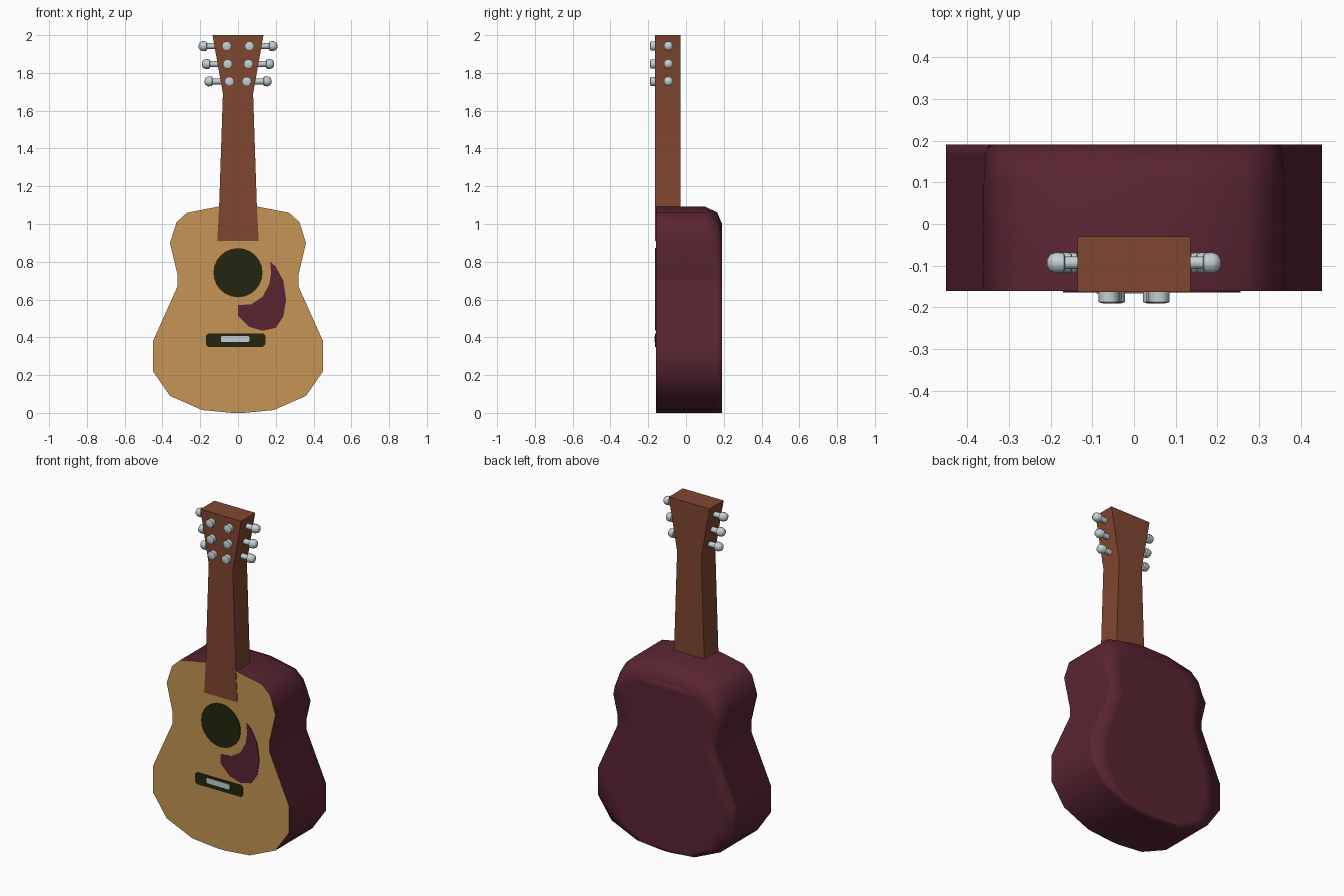
import bpy, bmesh, math
from mathutils import Matrix, Vector

cube = bpy.data.objects.get("Cube")
if cube:
    bpy.data.objects.remove(cube)

FRONT, BACK = -0.16, 0.19


def material(name, rgb):
    m = bpy.data.materials.new(name)
    m.use_nodes = True
    m.diffuse_color = (*rgb, 1)
    m.node_tree.nodes["Principled BSDF"].inputs["Base Color"].default_value = (*rgb, 1)
    return m


maroon = material("maroon", (0.1, 0.018, 0.032))
spruce = material("golden wood", (0.56, 0.3, 0.092))
brown = material("brown wood", (0.22, 0.062, 0.03))
dark = material("dark wood", (0.018, 0.018, 0.005))
silver = material("silver", (0.55, 0.63, 0.66))


def finish(name, bm, mats, angle=None):
    """Turn a bmesh into an object, optionally smoothed by angle."""
    bmesh.ops.recalc_face_normals(bm, faces=bm.faces)
    me = bpy.data.meshes.new(name)
    bm.to_mesh(me)
    bm.free()
    for m in mats:
        me.materials.append(m)
    ob = bpy.data.objects.new(name, me)
    bpy.context.collection.objects.link(ob)
    if angle:
        bpy.ops.object.select_all(action='DESELECT')
        ob.select_set(True)
        bpy.context.view_layer.objects.active = ob
        bpy.ops.object.shade_smooth_by_angle(angle=math.radians(angle))
    return ob


def loft(rings):
    """Skin equal rings of points; close the ends with strips mirrored left to right."""
    bm = bmesh.new()
    loops = [[bm.verts.new(p) for p in ring] for ring in rings]
    n = len(loops[0])
    for a, b in zip(loops, loops[1:]):
        for i in range(n):
            j = (i + 1) % n
            bm.faces.new((a[i], a[j], b[j], b[i]))
    for end in (loops[0], loops[-1]):
        for i in range(n // 2 - 1):
            bm.faces.new((end[i], end[i + 1], end[n - 2 - i], end[n - 1 - i]))
    return bm


# Body: half widths by height; the shoulders round over towards the back
outline = [(0.03, 0), (0.19, 0.015), (0.36, 0.09), (0.45, 0.22), (0.45, 0.38),
           (0.32, 0.67), (0.32, 0.73), (0.36, 0.9), (0.325, 1.01), (0.27, 1.06), (0.1, 1.093)]
section = [(1, FRONT, 0), (1, 0.1, 0), (1, 0.165, 0.35), (1, BACK, 1), (0.75, BACK, 1)]


def body_ring(w, z):
    t = min(max((z - 0.73) / 0.3, 0), 1)
    left = [(-w * s * (1 - 0.06 * t * r), y, z - 0.09 * t * r) for s, y, r in section]
    return left + [(-x, y, h) for x, y, h in reversed(left)]


bm = loft([body_ring(w, z) for w, z in outline])
bmesh.ops.recalc_face_normals(bm, faces=bm.faces)
for f in bm.faces:
    f.smooth = True
    f.material_index = 1 if f.normal.y < -0.9 else 0
for e in bm.edges:
    if len({f.material_index for f in e.link_faces}) > 1:
        e.smooth = False
finish("body", bm, [maroon, spruce])

# Neck and flared headstock in one piece
neck_rows = [(0.11, 0.91), (0.1, 1.09), (0.08, 1.69), (0.135, 2.0)]
ny0, ny1 = FRONT - 0.003, -0.03
bm = loft([[(-w, ny0, z), (-w, ny1, z), (w, ny1, z), (w, ny0, z)] for w, z in neck_rows])
finish("neck", bm, [brown], 35)


def plate(name, points, mat, depth=0.004):
    """Thin inlay on the front of the body."""
    bm = bmesh.new()
    f = bm.faces.new([bm.verts.new((x, FRONT - depth, z)) for x, z in points])
    ext = bmesh.ops.extrude_face_region(bm, geom=[f], use_keep_orig=True)
    for v in ext["geom"]:
        if isinstance(v, bmesh.types.BMVert):
            v.co.y = FRONT + 0.001
    return finish(name, bm, [mat])


def rectangle(x0, x1, z0, z1, c):
    return [(x0 + c, z0), (x1 - c, z0), (x1, z0 + c), (x1, z1 - c),
            (x1 - c, z1), (x0 + c, z1), (x0, z1 - c), (x0, z0 + c)]


ring = [math.tau * i / 24 for i in range(24)]
plate("sound_hole", [(0.13 * math.cos(a), 0.742 + 0.13 * math.sin(a)) for a in ring], dark)
plate("bridge", rectangle(-0.17, 0.145, 0.35, 0.42, 0.012), dark)
plate("saddle", rectangle(-0.09, 0.06, 0.375, 0.407, 0.005), silver, 0.007)
plate("pickguard", [(0.17, 0.8), (0.2, 0.775), (0.24, 0.7), (0.255, 0.6), (0.24, 0.51),
                    (0.2, 0.45), (0.13, 0.435), (0.06, 0.455), (0, 0.515), (0, 0.57),
                    (0.07, 0.575), (0.13, 0.615), (0.165, 0.68), (0.175, 0.74)], maroon)


def turned(name, profile, origin, axis):
    """Spin (radius, distance) pairs around an axis from the origin."""
    bm = bmesh.new()
    rot = Vector((0, 0, 1)).rotation_difference(Vector(axis)).to_matrix().to_4x4()
    sides = 10
    loops = [[bm.verts.new((r * math.cos(math.tau * i / sides),
                            r * math.sin(math.tau * i / sides), d))
              for i in range(sides)] for r, d in profile]
    for a, b in zip(loops, loops[1:]):
        for i in range(sides):
            j = (i + 1) % sides
            bm.faces.new((a[i], a[j], b[j], b[i]))
    bm.faces.new(loops[0])
    bm.faces.new(loops[-1])
    bm.transform(Matrix.Translation(origin) @ rot)
    finish(name, bm, [silver], 50)


# Tuning pegs: a knob on each side and a post on the front, in three rows
knob = [(0.016, -0.09), (0.016, -0.043), (0.025, -0.04), (0.026, -0.02),
        (0.021, -0.007), (0.009, 0)]
post = [(0.025, 0), (0.025, 0.027), (0.012, 0.031)]
for row, (z, tip, px) in enumerate([(1.755, 0.177, 0.046), (1.847, 0.191, 0.055),
                                    (1.942, 0.208, 0.06)], 1):
    for side, s in (("left", 1), ("right", -1)):
        turned(f"{side}_tuning_knob_{row}", knob, (s * tip, -0.093, z), (s, 0, 0))
        turned(f"{side}_string_post_{row}", post, (s * px, FRONT, z), (0, -1, 0))
